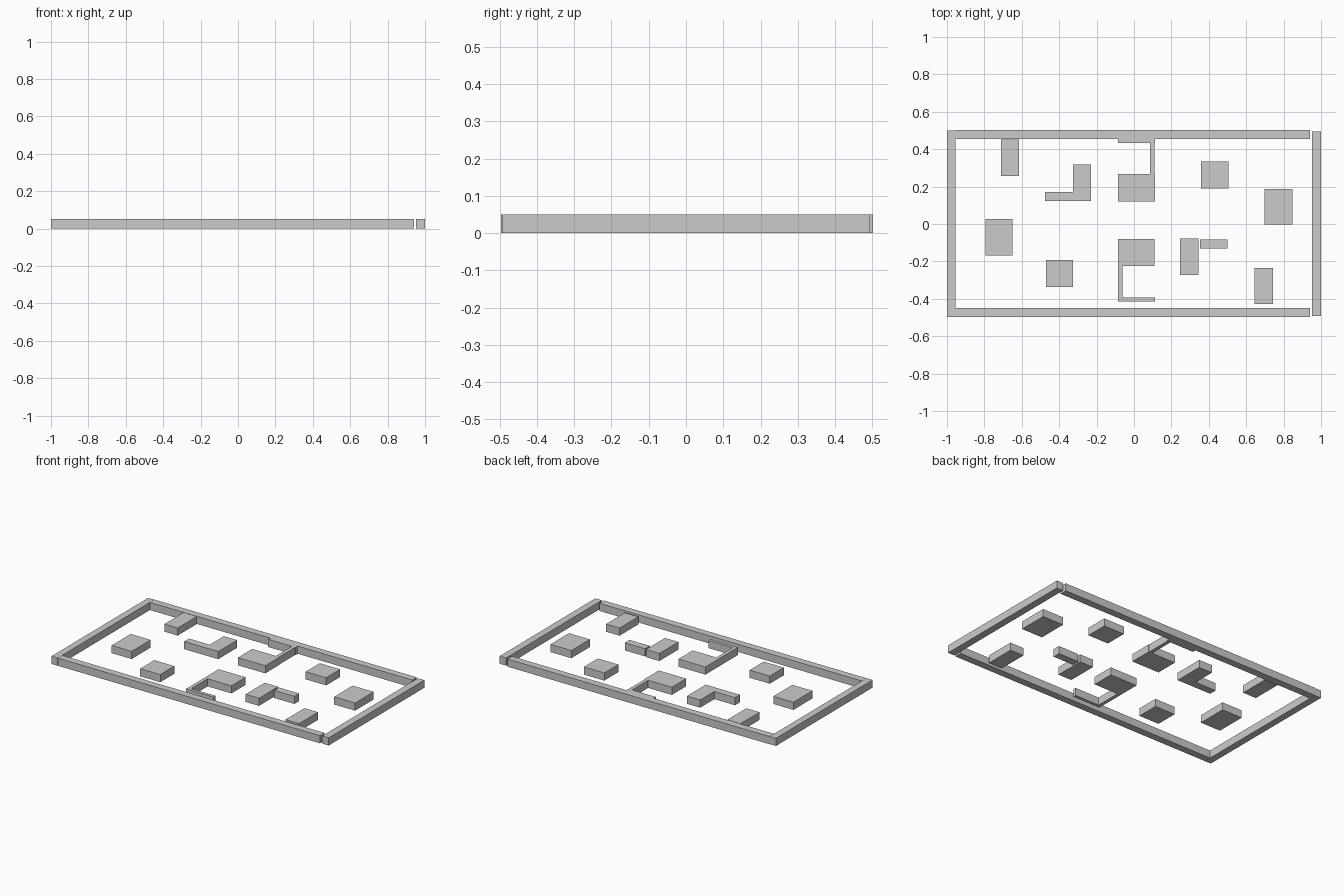
import bpy

HEIGHT = 0.05


def block(name, x0, x1, y0, y1):
    """Box standing on the ground, given by its plan rectangle."""
    bpy.ops.mesh.primitive_cube_add(
        size=1, location=((x0 + x1) / 2, (y0 + y1) / 2, HEIGHT / 2))
    obj = bpy.context.object
    obj.name = name
    obj.scale = (x1 - x0, y1 - y0, HEIGHT)
    bpy.ops.object.transform_apply(location=False, rotation=False, scale=True)
    return obj


# Outer boundary walls
block("wall_left", -1.0, -0.955, -0.497, 0.5)
block("wall_right", 0.953, 1.0, -0.492, 0.494)
block("wall_back", -0.954, 0.94, 0.455, 0.502)
block("wall_front", -0.954, 0.94, -0.497, -0.45)

# Left half obstacles
block("left_back_block", -0.711, -0.615, 0.256, 0.452)
block("left_low_bar", -0.475, -0.325, 0.123, 0.172)
block("left_bar_block", -0.325, -0.229, 0.123, 0.318)
block("left_side_block", -0.795, -0.65, -0.169, 0.027)
block("left_front_block", -0.47, -0.325, -0.338, -0.193)

# Right half obstacles
block("right_front_block", 0.644, 0.742, -0.428, -0.234)
block("right_low_bar", 0.354, 0.5, -0.132, -0.083)
block("right_bar_block", 0.247, 0.344, -0.274, -0.078)
block("right_side_block", 0.697, 0.848, -0.003, 0.188)
block("right_back_block", 0.357, 0.505, 0.189, 0.333)

# Back bunker: block, thin side wall, end wall
block("back_bunker_block", -0.085, 0.113, 0.12, 0.268)
block("back_bunker_side", 0.086, 0.11, 0.268, 0.433)
block("back_bunker_end", -0.085, 0.113, 0.433, 0.455)

# Front bunker, turned the other way
block("front_bunker_block", -0.085, 0.11, -0.225, -0.079)
block("front_bunker_side", -0.085, -0.062, -0.394, -0.225)
block("front_bunker_end", -0.085, 0.113, -0.415, -0.394)
